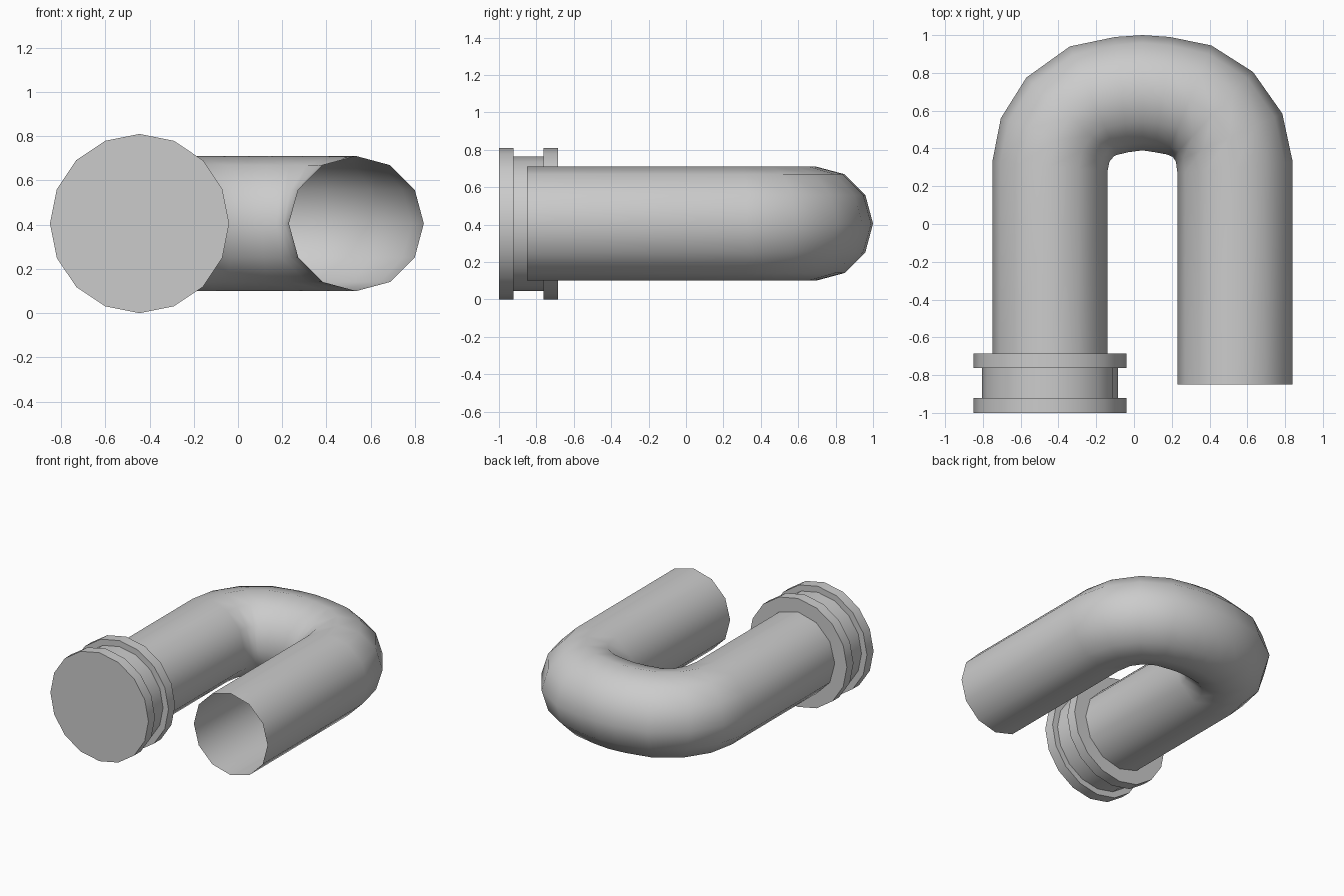
import bpy, bmesh, math
from mathutils import Vector

if "Cube" in bpy.data.objects:
    bpy.data.objects.remove(bpy.data.objects["Cube"])

grey = bpy.data.materials.new("plain grey")
grey.diffuse_color = (0.6, 0.6, 0.6, 1)
grey.use_nodes = True
grey.node_tree.nodes["Principled BSDF"].inputs["Base Color"].default_value = grey.diffuse_color
ZC = 0.405          # height of the pipe axis
LEFT_X = -0.445     # axis of the capped leg


def loft(name, rings, cap_ends, angle):
    """Join rings of points into one smooth-shaded surface."""
    bm = bmesh.new()
    vs = [[bm.verts.new(p) for p in ring] for ring in rings]
    n = len(vs[0])
    for a, b in zip(vs, vs[1:]):
        for i in range(n):
            j = (i + 1) % n
            bm.faces.new((a[i], a[j], b[j], b[i]))
    if cap_ends:
        bm.faces.new(vs[0])
        bm.faces.new(vs[-1])
    bmesh.ops.recalc_face_normals(bm, faces=bm.faces)
    me = bpy.data.meshes.new(name)
    bm.to_mesh(me)
    bm.free()
    ob = bpy.data.objects.new(name, me)
    bpy.context.collection.objects.link(ob)
    me.materials.append(grey)
    bpy.ops.object.select_all(action='DESELECT')
    ob.select_set(True)
    bpy.context.view_layer.objects.active = ob
    bpy.ops.object.shade_smooth_by_angle(angle=math.radians(angle))
    return ob


def ring(x, y, side, r, n):
    """Upright circle at (x, y); side is its horizontal direction."""
    return [Vector((x, y, ZC)) + side * r * math.cos(t) + Vector((0, 0, r * math.sin(t)))
            for t in (2 * math.pi * i / n for i in range(n))]


# Bent pipe: (outer x, y, inner x, y) of every ring, seen from above
pairs = [(-0.75, -0.72, -0.14, -0.72), (-0.75, 0.33, -0.14, 0.28),
         (-0.705, 0.56, -0.13, 0.33), (-0.57, 0.775, -0.105, 0.36),
         (-0.34, 0.94, -0.09, 0.366), (-0.10, 0.99, -0.03, 0.38),
         (0.045, 1.0, 0.045, 0.39), (0.19, 0.99, 0.11, 0.38),
         (0.41, 0.945, 0.175, 0.368), (0.63, 0.805, 0.205, 0.355),
         (0.785, 0.585, 0.222, 0.33), (0.84, 0.33, 0.23, 0.27),
         (0.84, -0.85, 0.23, -0.85)]
rings = []
for ox, oy, ix, iy in pairs:
    side = Vector((ox - ix, oy - iy, 0))
    half = side.length / 2
    side.normalize()
    r = ring((ox + ix) / 2, (oy + iy) / 2, side, 0.305, 12)
    r[0] += side * (half - 0.305)
    r[6] -= side * (half - 0.305)
    rings.append(r)
loft("bent_pipe", rings, False, 80)

# Closed end collar with two flanges
profile = [(-1.0, 0.405), (-0.922, 0.405), (-0.922, 0.36),
           (-0.763, 0.36), (-0.763, 0.405), (-0.685, 0.405)]
loft("end_collar", [ring(LEFT_X, y, Vector((1, 0, 0)), r, 16) for y, r in profile], True, 30)
